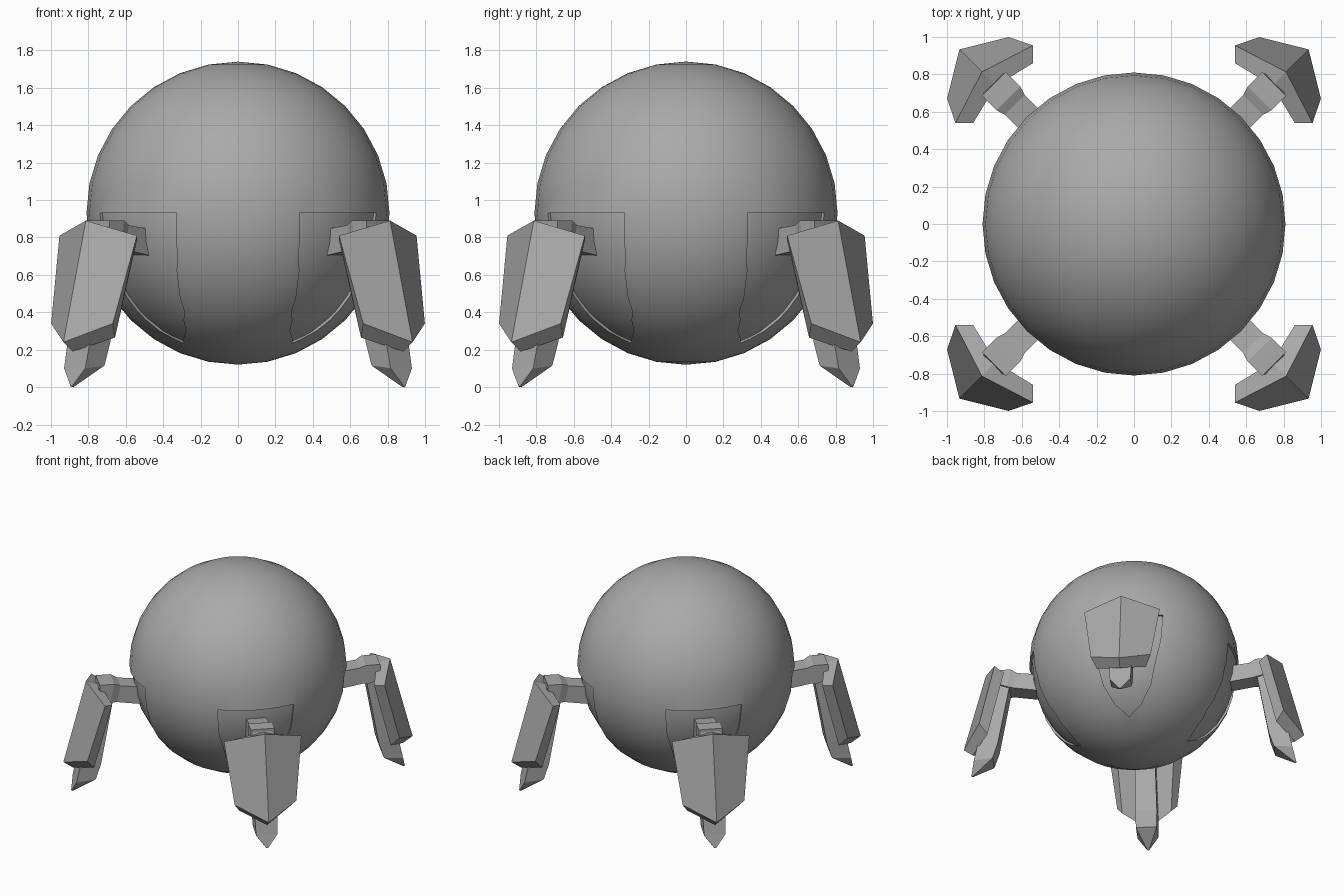
import bpy, bmesh, math
from mathutils import Matrix, Vector

if "Cube" in bpy.data.objects:
    bpy.data.objects.remove(bpy.data.objects["Cube"], do_unlink=True)

CENTRE = 0.93
RADIUS = 0.81

grey = bpy.data.materials.new("plain_grey")
grey.use_nodes = True
colour = (0.4, 0.4, 0.4, 1)
grey.diffuse_color = colour
grey.node_tree.nodes["Principled BSDF"].inputs["Base Color"].default_value = colour


def add_object(name, bm, angle=0):
    bmesh.ops.recalc_face_normals(bm, faces=bm.faces)
    mesh = bpy.data.meshes.new(name)
    bm.to_mesh(mesh)
    bm.free()
    mesh.materials.append(grey)
    ob = bpy.data.objects.new(name, mesh)
    ob.rotation_euler.z = angle
    bpy.context.collection.objects.link(ob)
    return ob


def loft(name, sections, angle):
    """Bridge matching rings of points and close both ends."""
    bm = bmesh.new()
    rings = [[bm.verts.new(p) for p in s] for s in sections]
    for a, b in zip(rings, rings[1:]):
        for i in range(len(a)):
            j = (i + 1) % len(a)
            bm.faces.new((a[i], a[j], b[j], b[i]))
    for ring in (rings[0], rings[-1]):
        bm.faces.new(ring)
    return add_object(name, bm, angle)


def ball(name, radius):
    bm = bmesh.new()
    bmesh.ops.create_uvsphere(bm, u_segments=32, v_segments=16, radius=radius,
                              matrix=Matrix.Translation((0, 0, CENTRE)))
    return add_object(name, bm)


def smooth(ob):
    bpy.ops.object.select_all(action='DESELECT')
    ob.select_set(True)
    bpy.context.view_layer.objects.active = ob
    bpy.ops.object.shade_smooth_by_angle(angle=math.radians(30))


def box_ring(r_in, z_in, r_out, z_out, w):
    return [(r_in, -w, z_in), (r_in, w, z_in), (r_out, w, z_out), (r_out, -w, z_out)]


def shield(angle):
    """Creased armour plate: outer and inner halves mirrored about a centre ridge."""
    bm = bmesh.new()
    # top apex, shoulder, lower corner, bottom apex as (radius, sideways, height)
    outer = [(1.15, 0, 0.89), (1.057, 0.293, 0.81), (1.18, 0.233, 0.34), (1.32, 0, 0.24)]
    inner = [(1.045, 0, 0.86), (0.99, 0.226, 0.785), (1.12, 0.19, 0.265), (1.25, 0, 0.19)]
    for side in (1, -1):
        o, n = [[bm.verts.new((r, side * t, z)) for r, t, z in pts] for pts in (outer, inner)]
        bm.faces.new(o)
        bm.faces.new(n)
        for i in range(3):
            bm.faces.new((o[i], o[i + 1], n[i + 1], n[i]))
    bmesh.ops.remove_doubles(bm, verts=bm.verts, dist=0.0005)
    return bm


# Round body with four shallow shield-shaped pockets
body = ball("body", RADIUS)
half = [(0.29, 0.93), (0.27, 0.72), (0.18, 0.41), (0.1, 0.3)]
outline = half + [(0, 0.235)] + [(-t, z) for t, z in reversed(half)]
angles = [math.radians(45 + 90 * k) for k in range(4)]
for angle in angles:
    cutter = loft("pocket_cutter", [[(r, t, z) for t, z in outline] for r in (0.25, 1.0)], angle)
    cutter.hide_render = True
    cut = body.modifiers.new("pocket", 'BOOLEAN')
    cut.operation = 'DIFFERENCE'
    cut.solver = 'EXACT'
    cut.object = cutter
    bpy.context.view_layer.objects.active = body
    bpy.ops.object.modifier_apply(modifier=cut.name)
    bpy.data.objects.remove(cutter, do_unlink=True)
smooth(body)
smooth(ball("pocket_floor", RADIUS - 0.018))

# Four legs on the diagonals
for name, angle in zip(("back_left", "back_right", "front_right", "front_left"), angles):
    loft(name + "_strut", [box_ring(0.72, 0.70, 0.70, 0.84, 0.075),
                           box_ring(0.93, 0.735, 0.90, 0.865, 0.075),
                           box_ring(0.98, 0.74, 0.95, 0.89, 0.09),
                           box_ring(1.06, 0.77, 1.06, 0.89, 0.09)], angle)
    loft(name + "_claw", [box_ring(0.95, 0.80, 1.06, 0.87, 0.075),
                          box_ring(1.05, 0.24, 1.20, 0.26, 0.085),
                          box_ring(1.09, 0.115, 1.235, 0.10, 0.08),
                          box_ring(1.25, 0.0, 1.26, 0.005, 0.006)], angle)
    add_object(name + "_shield", shield(angle), angle)
